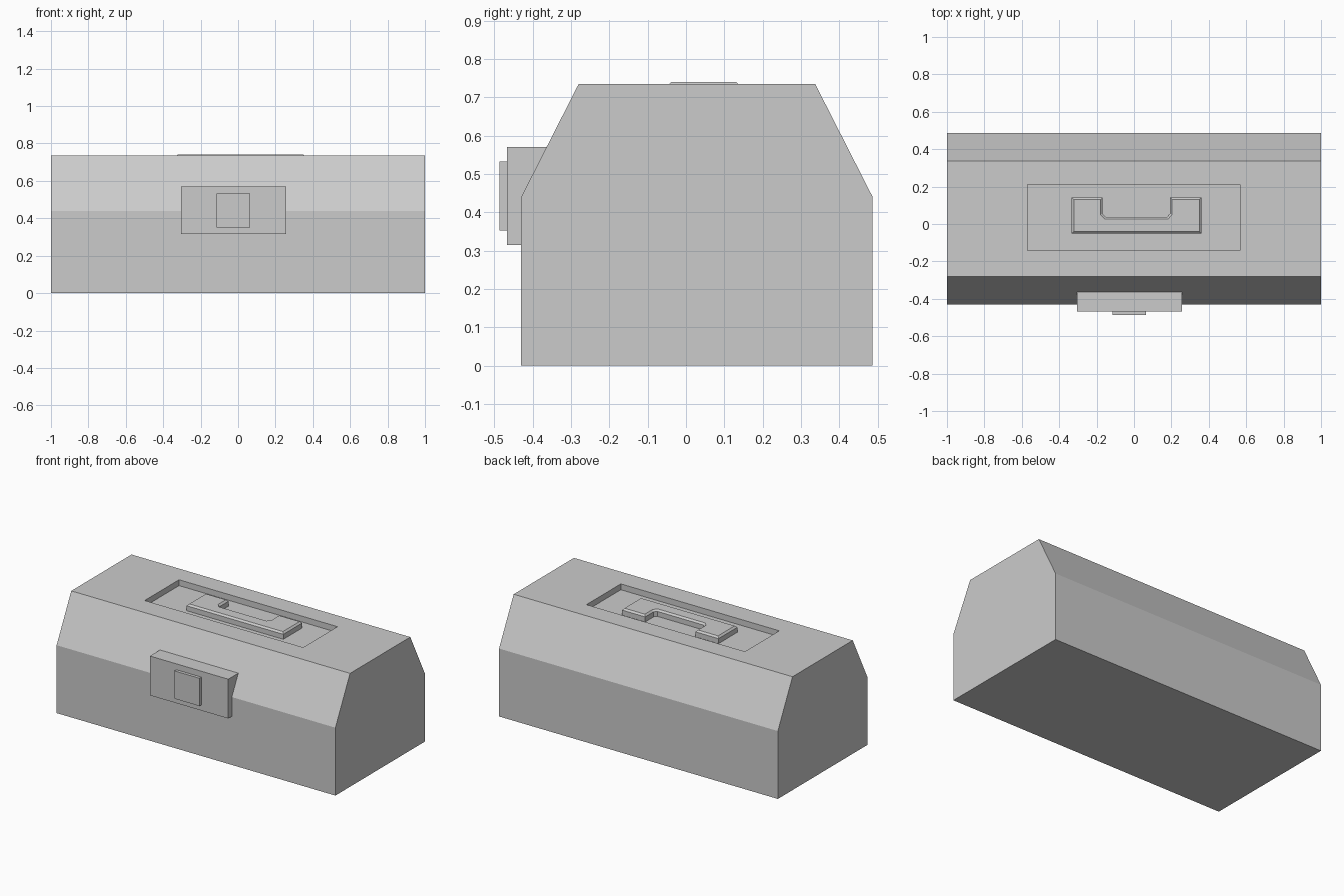
import bpy, bmesh
from mathutils import Vector

if "Cube" in bpy.data.objects:
    bpy.data.objects.remove(bpy.data.objects["Cube"])


def finish(bm, name):
    bmesh.ops.recalc_face_normals(bm, faces=bm.faces)
    mesh = bpy.data.meshes.new(name)
    bm.to_mesh(mesh)
    bm.free()
    obj = bpy.data.objects.new(name, mesh)
    bpy.context.collection.objects.link(obj)
    return obj


def prism(name, points, offset, bevel=0.0):
    """Extrude a closed outline; optionally chamfer the far rim."""
    bm = bmesh.new()
    face = bm.faces.new([bm.verts.new(p) for p in points])
    res = bmesh.ops.extrude_face_region(bm, geom=[face], use_keep_orig=True)
    top = [v for v in res["geom"] if isinstance(v, bmesh.types.BMVert)]
    bmesh.ops.translate(bm, verts=top, vec=Vector(offset))
    bmesh.ops.recalc_face_normals(bm, faces=bm.faces)
    if bevel:
        rim = [e for e in bm.edges if all(v in top for v in e.verts)]
        bmesh.ops.bevel(bm, geom=rim, offset=bevel, segments=1,
                        affect='EDGES', profile=0.5)
    return finish(bm, name)


def box(name, lo, hi):
    (x0, y0, z0), (x1, y1, z1) = lo, hi
    base = [(x0, y0, z0), (x1, y0, z0), (x1, y1, z0), (x0, y1, z0)]
    return prism(name, base, (0, 0, z1 - z0))


# Case: six-sided profile run along x
profile = [(-0.43, 0), (0.487, 0), (0.487, 0.44),
           (0.337, 0.735), (-0.28, 0.735), (-0.43, 0.44)]
case = prism("case_body", [(-1, y, z) for y, z in profile], (2, 0, 0))

# Recess in the lid
FLOOR = 0.697
cutter = box("recess_cutter", (-0.57, -0.142, FLOOR), (0.567, 0.21, 0.85))
cutter.hide_render = True
cut = case.modifiers.new("recess", 'BOOLEAN')
cut.operation = 'DIFFERENCE'
cut.solver = 'EXACT'
cut.object = cutter
bpy.context.view_layer.objects.active = case
case.select_set(True)
bpy.ops.object.modifier_apply(modifier="recess")
bpy.data.objects.remove(cutter)

# Carry handle lying in the recess, chamfered on top
outline = [(-0.333, -0.05), (0.36, -0.05), (0.36, 0.142), (0.193, 0.142),
           (0.193, 0.055), (0.178, 0.038), (-0.152, 0.038), (-0.168, 0.055),
           (-0.168, 0.142), (-0.333, 0.142)]
prism("carry_handle", [(x, y, FLOOR - 0.002) for x, y in outline],
      (0, 0, 0.742 - FLOOR), bevel=0.011)

# Latch block and its raised plate on the front
box("latch_block", (-0.305, -0.467, 0.315), (0.257, -0.36, 0.57))
box("latch_plate", (-0.115, -0.487, 0.352), (0.065, -0.46, 0.532))
